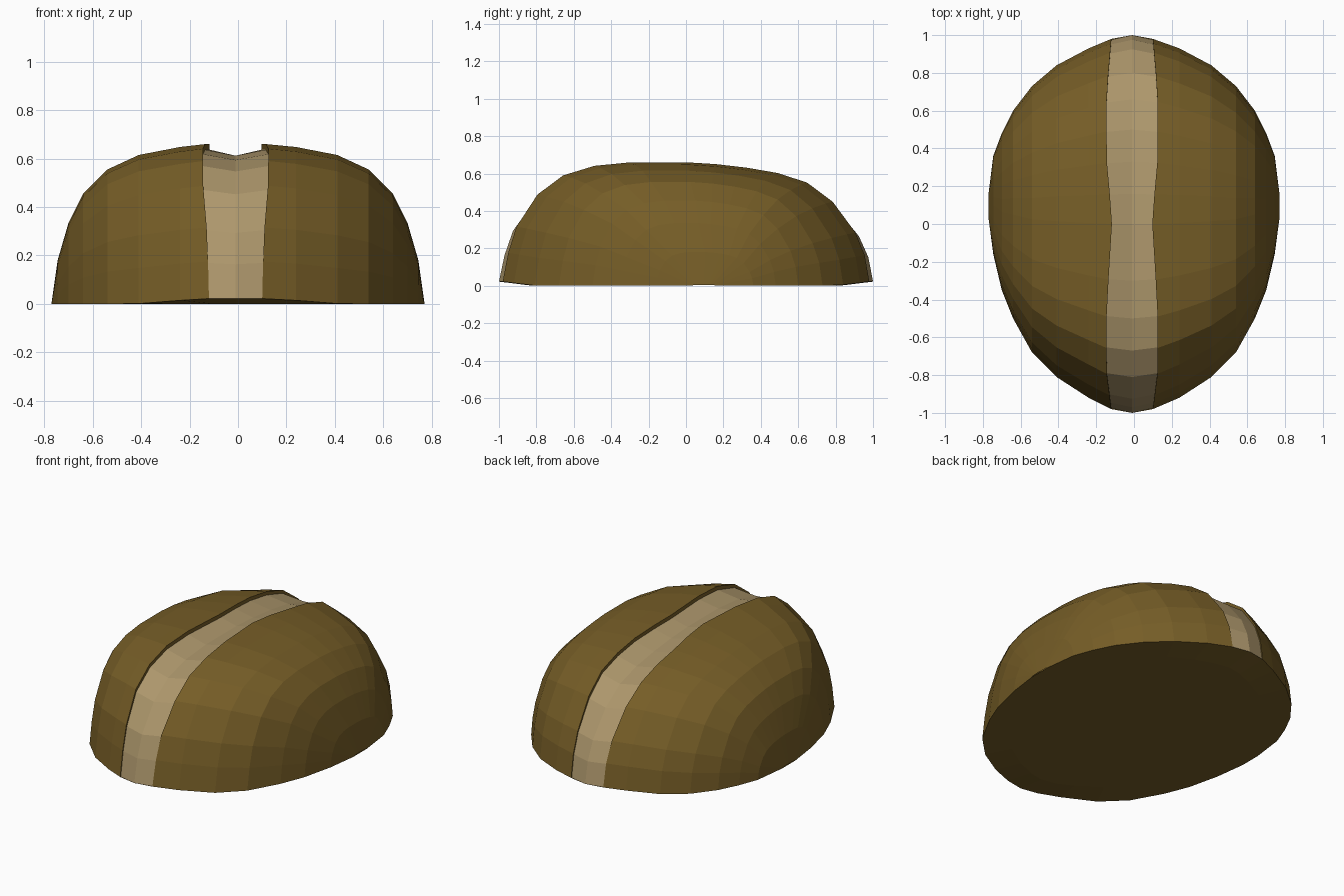
import bpy

if "Cube" in bpy.data.objects:
    bpy.data.objects.remove(bpy.data.objects["Cube"])

# Lengthwise arc profile: (y fraction, height fraction)
ARC = [(-1, 0), (-.97, .24), (-.925, .46), (-.81, .73), (-.67, .89), (-.5, .97),
       (-.3, 1), (0, 1), (.16, .985), (.33, .955), (.5, .91), (.66, .83),
       (.8, .67), (.925, .41), (.975, .22), (1, 0)]
# Shell ribs from groove to side: (x, front y, back y, height)
RIBS = [(.11, -.98, .98, .66), (.24, -.92, .93, .648), (.41, -.81, .84, .615),
        (.54, -.68, .73, .555), (.64, -.5, .6, .455), (.70, -.35, .48, .335),
        (.745, -.16, .36, .18), (.77, .03, .16, .005)]
# Groove half width along y
WIDTH = [(-1, .11), (-.8, .135), (-.4, .135), (-.1, .105), (.05, .108),
         (.35, .135), (.7, .135), (1, .11)]


def lerp_table(table, t):
    for (a, va), (b, vb) in zip(table, table[1:]):
        if t <= b:
            return va + (vb - va) * (t - a) / (b - a)
    return table[-1][1]


def arc(x, front, back, height):
    """One rib; x may be a function of the y fraction."""
    points = []
    for s, n in ARC:
        y = (front + back) / 2 + s * (back - front) / 2
        lift = .022 * min(1, max(0, (abs(front if s < 0 else back) - .8) / .18))
        points.append((x(s) if callable(x) else x, y, lift + (height - lift) * n))
    return points


def add_object(name, verts, faces, mat):
    mesh = bpy.data.meshes.new(name)
    mesh.from_pydata(verts, [], faces)
    mesh.materials.append(mat)
    obj = bpy.data.objects.new(name, mesh)
    bpy.context.collection.objects.link(obj)


def loft(name, columns, mat):
    n = len(ARC)
    faces = [(i * n + j, (i + 1) * n + j, (i + 1) * n + j + 1, i * n + j + 1)
             for i in range(len(columns) - 1) for j in range(n - 1)]
    add_object(name, [p for c in columns for p in c], faces, mat)


def material(name, color):
    mat = bpy.data.materials.new(name)
    mat.diffuse_color = (*color, 1)
    mat.use_nodes = True
    mat.node_tree.nodes["Principled BSDF"].inputs["Base Color"].default_value = mat.diffuse_color
    return mat


brown = material("brown", (.18, .11, .02))
tan = material("tan", (.42, .31, .15))


def edge(side):
    return lambda s: -.01 + side * lerp_table(WIDTH, s)


# Two shell halves, each with a small inner wall down to the groove
ends = {}
for side, name in ((-1, "left_shell"), (1, "right_shell")):
    columns = [arc(edge(side), -.968, .968, .63), arc(edge(side), *RIBS[0][1:])]
    columns += [arc(side * r[0], *r[1:]) for r in RIBS[1:]]
    ends[side] = columns[1:]
    loft(name, columns if side > 0 else columns[::-1], brown)

# Sunken centre strip
strip = [arc(edge(-1), -.975, .975, .637), arc(-.01, -1, 1, .612),
         arc(edge(1), -.975, .975, .637)]
loft("centre_strip", strip, tan)

# Flat underside with slightly raised ends
middle = [strip[1]]
across = ends[-1][::-1] + middle + ends[1]
ring = [c[0] for c in across] + [c[-1] for c in reversed(across)]
inner = [(x * .82, y * .82, 0) for x, y, z in ring]
n = len(ring)
faces = [(i, n + i, n + (i + 1) % n, (i + 1) % n) for i in range(n)]
faces.append(tuple(range(2 * n - 1, n - 1, -1)))
# Outer base points sit on the floor wherever the rim is low
add_object("underside", ring + inner, faces, brown)
